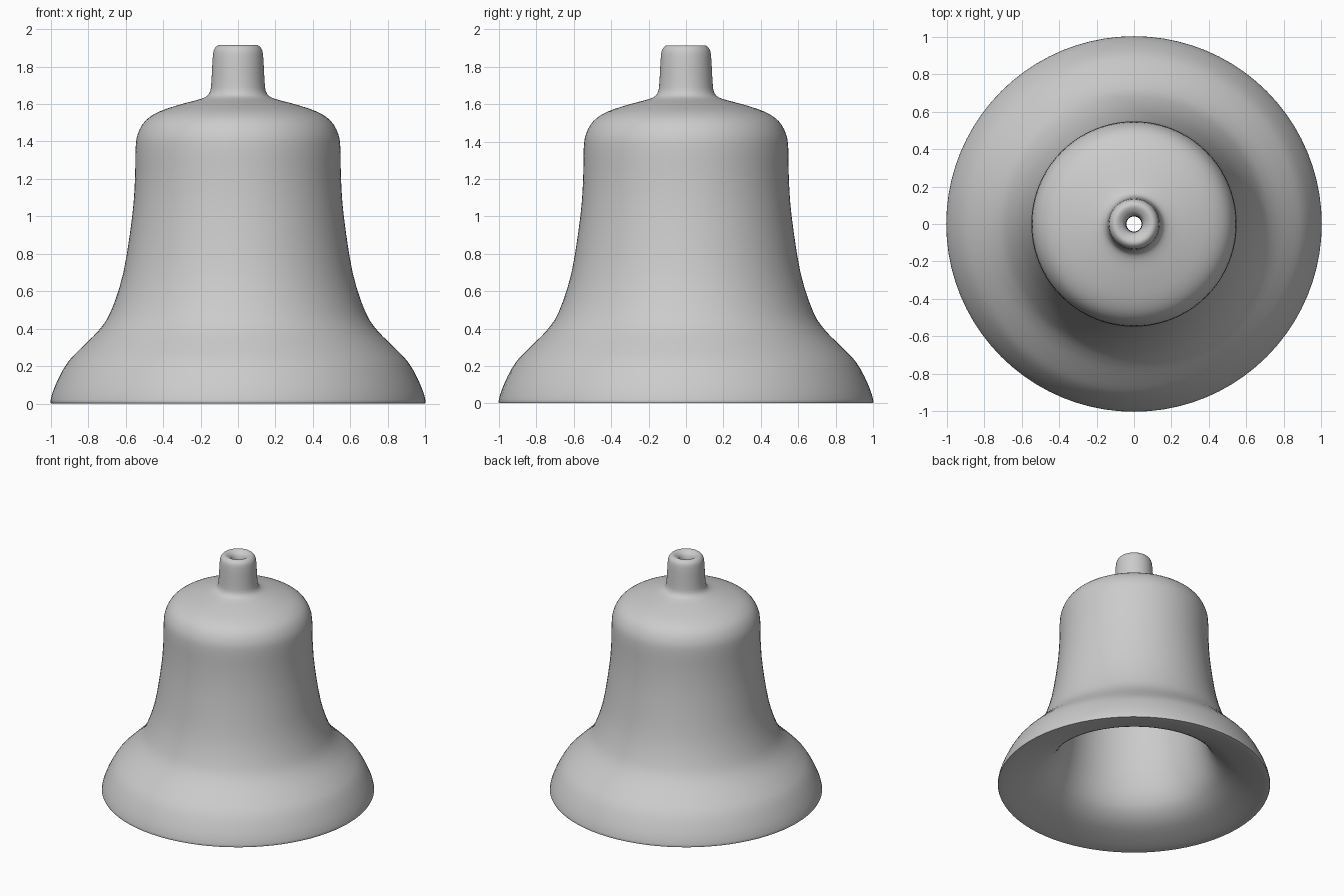
import bpy
import bmesh
import math
from mathutils import Vector

SEGMENTS = 80
STEPS = 3

cube = bpy.data.objects.get("Cube")
if cube:
    bpy.data.objects.remove(cube, do_unlink=True)


def flat_material(name, rgb):
    mat = bpy.data.materials.new(name)
    mat.use_nodes = True
    mat.diffuse_color = (*rgb, 1)
    mat.node_tree.nodes["Principled BSDF"].inputs["Base Color"].default_value = (*rgb, 1)
    return mat


def smooth_closed(points):
    """Catmull-Rom curve through a closed loop of (radius, height) points."""
    pts = [Vector(p) for p in points]
    out = []
    for i in range(len(pts)):
        a, b, c, d = (pts[(i + k) % len(pts)] for k in (-1, 0, 1, 2))
        for s in range(STEPS):
            t = s / STEPS
            out.append(0.5 * (2 * b + (c - a) * t + (2 * a - 5 * b + 4 * c - d) * t ** 2
                              + (3 * b - a - 3 * c + d) * t ** 3))
    return out


def lathe_closed(name, profile, mat):
    """Spin a closed profile about z into a hollow solid."""
    bm = bmesh.new()
    rings = []
    for r, z in profile:
        ring = []
        for k in range(SEGMENTS):
            a = 2 * math.pi * k / SEGMENTS
            ring.append(bm.verts.new((r * math.cos(a), r * math.sin(a), z)))
        rings.append(ring)
    for i, ring in enumerate(rings):
        nxt = rings[(i + 1) % len(rings)]
        for k in range(SEGMENTS):
            j = (k + 1) % SEGMENTS
            bm.faces.new((ring[k], ring[j], nxt[j], nxt[k]))
    bmesh.ops.recalc_face_normals(bm, faces=bm.faces)
    mesh = bpy.data.meshes.new(name)
    bm.to_mesh(mesh)
    bm.free()
    mesh.materials.append(mat)
    obj = bpy.data.objects.new(name, mesh)
    bpy.context.collection.objects.link(obj)
    bpy.ops.object.select_all(action="DESELECT")
    obj.select_set(True)
    bpy.context.view_layer.objects.active = obj
    bpy.ops.object.shade_smooth_by_angle(angle=math.radians(50))
    return obj


# Outside, from the rim up the flared body and shoulder
outside = [(1.0, 0.022), (0.97, 0.11), (0.91, 0.22), (0.83, 0.305), (0.745, 0.39),
           (0.68, 0.49), (0.612, 0.7), (0.565, 1.0), (0.55, 1.2), (0.547, 1.36),
           (0.535, 1.44), (0.495, 1.51), (0.42, 1.56), (0.3, 1.6), (0.19, 1.63)]
# Hollow stem on the crown, with a dished top and a narrow bore
stem = [(0.152, 1.66), (0.142, 1.72), (0.134, 1.86), (0.122, 1.9), (0.1, 1.915),
        (0.072, 1.905), (0.05, 1.88), (0.042, 1.82), (0.042, 1.6), (0.06, 1.53)]
# Inside wall, from the crown down to the thick sound bow and shallow flared lip
inside = [(0.25, 1.5), (0.38, 1.45), (0.435, 1.36), (0.445, 1.2), (0.455, 1.0),
          (0.48, 0.7), (0.51, 0.45), (0.545, 0.3), (0.585, 0.205), (0.64, 0.135),
          (0.73, 0.075), (0.86, 0.03), (0.985, 0.002)]

gray = flat_material("plain_gray", (0.6, 0.6, 0.6))
lathe_closed("bell", smooth_closed(outside + stem + inside), gray)
